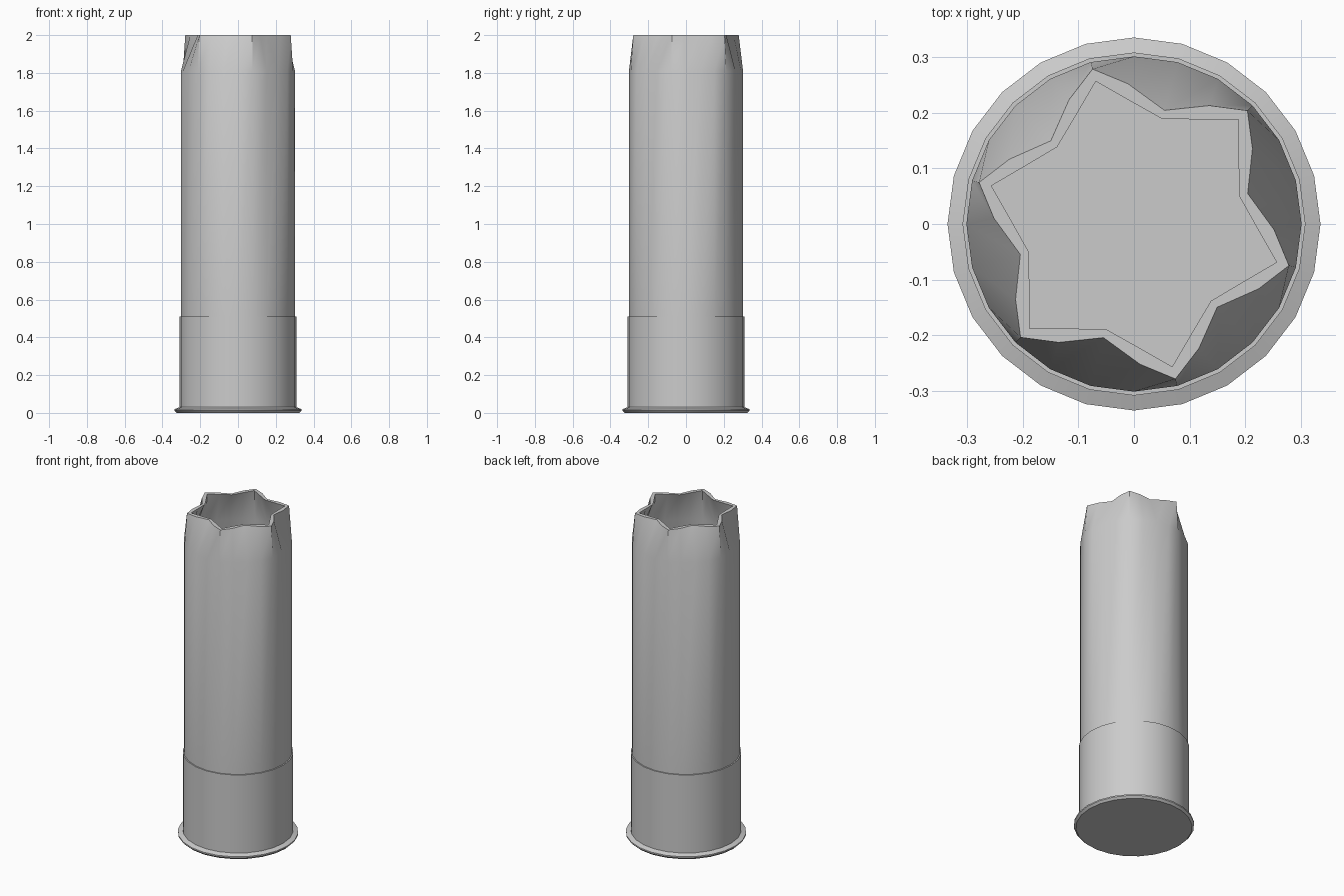
import bpy, bmesh
from math import sin, cos, radians

if "Cube" in bpy.data.objects:
    bpy.data.objects.remove(bpy.data.objects["Cube"])

SIDES = 24


def circle(r, z):
    return [(r * cos(radians(15 * i)), r * sin(radians(15 * i)), z) for i in range(SIDES)]


def star(tip, mid, valley, z, swing):
    # six-pointed crimp: tips at 45 + 60k degrees, valleys half way between
    pts = []
    for i in range(SIDES):
        k = (i - 3) % 4
        r = (tip, mid, valley, mid)[k]
        a = 15 * i + (0, -swing, 0, swing)[k]
        pts.append((r * cos(radians(a)), r * sin(radians(a)), z))
    return pts


def loft(name, rings, cap_start=False, cap_end=False, angle=30):
    bm = bmesh.new()
    loops = [[bm.verts.new(p) for p in ring] for ring in rings]
    for a, b in zip(loops, loops[1:]):
        for i in range(SIDES):
            j = (i + 1) % SIDES
            bm.faces.new((a[i], a[j], b[j], b[i]))
    if cap_start:
        bm.faces.new(loops[0][::-1])
    if cap_end:
        bm.faces.new(loops[-1])
    me = bpy.data.meshes.new(name)
    bm.to_mesh(me)
    bm.free()
    ob = bpy.data.objects.new(name, me)
    bpy.context.collection.objects.link(ob)
    bpy.ops.object.select_all(action='DESELECT')
    ob.select_set(True)
    bpy.context.view_layer.objects.active = ob
    bpy.ops.object.shade_smooth_by_angle(angle=radians(angle))
    return ob


# metal base cup with its flared rim
loft("base_cup", [circle(0.324, 0.0), circle(0.336, 0.012), circle(0.336, 0.02),
                  circle(0.309, 0.03), circle(0.309, 0.51), circle(0.302, 0.51)],
     cap_start=True)

# hollow tube, opened star crimp at the mouth, inner wall and floor
loft("tube", [circle(0.302, 0.51), circle(0.302, 1.81),
              star(0.289, 0.253, 0.212, 2.0, 2.5),
              star(0.266, 0.223, 0.196, 2.0, 2.3),
              circle(0.285, 1.81), circle(0.285, 0.05)],
     cap_end=True)
